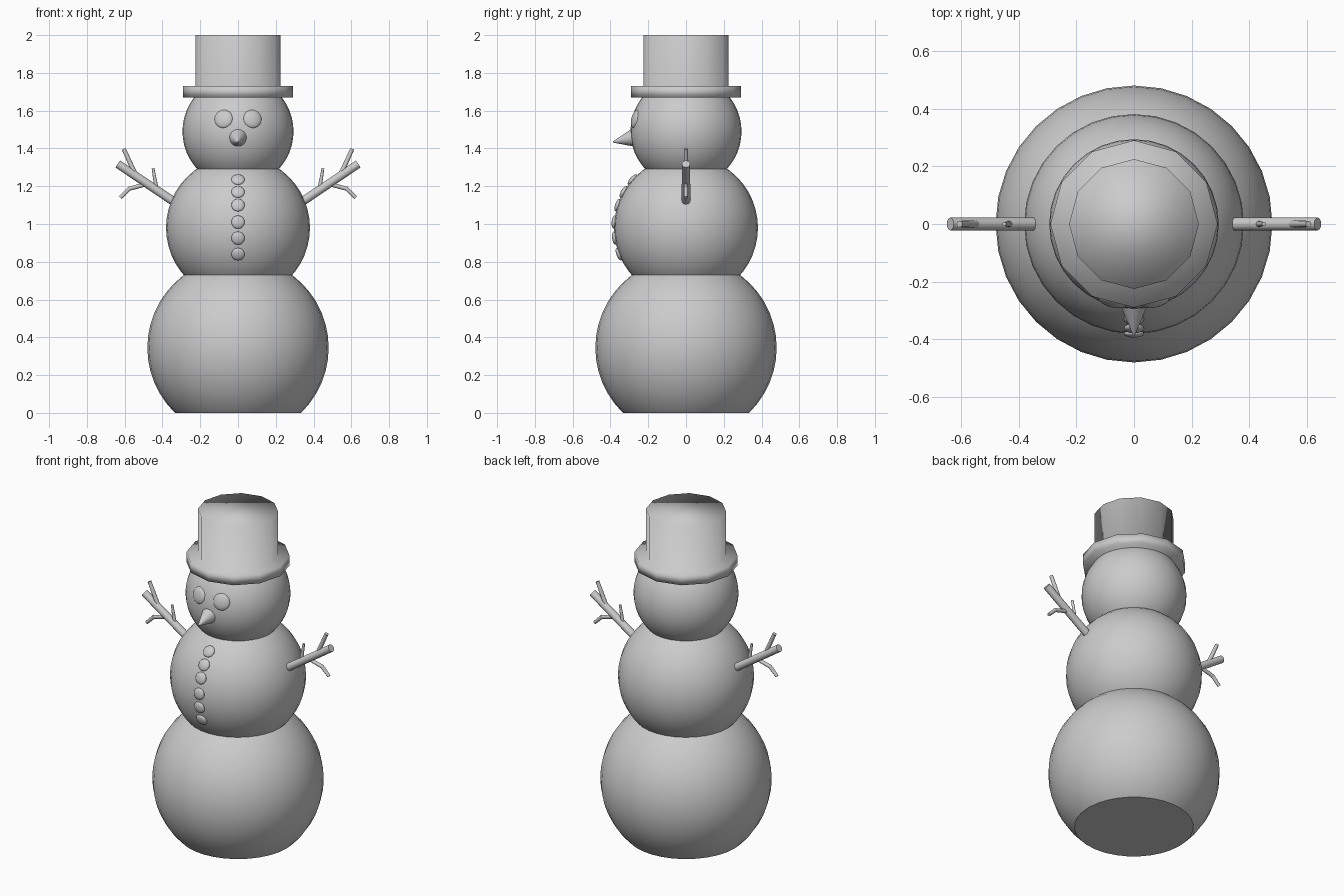
import bpy, bmesh, math
from mathutils import Vector, Matrix

if "Cube" in bpy.data.objects:
    bpy.data.objects.remove(bpy.data.objects["Cube"])


def finish(name, bm, smooth=None):
    """Turn a bmesh into a smooth shaded object; smooth = sharp-edge angle in degrees."""
    bmesh.ops.recalc_face_normals(bm, faces=bm.faces)
    mesh = bpy.data.meshes.new(name)
    bm.to_mesh(mesh)
    bm.free()
    obj = bpy.data.objects.new(name, mesh)
    bpy.context.collection.objects.link(obj)
    bpy.ops.object.select_all(action='DESELECT')
    obj.select_set(True)
    bpy.context.view_layer.objects.active = obj
    if smooth is None:
        bpy.ops.object.shade_smooth()
    else:
        bpy.ops.object.shade_smooth_by_angle(angle=math.radians(smooth))
    return obj


def ball(name, z, r):
    bm = bmesh.new()
    bmesh.ops.create_uvsphere(bm, u_segments=32, v_segments=24, radius=r,
                              matrix=Matrix.Translation((0, 0, z)))
    if z < r:  # flat foot on the ground
        cut = bmesh.ops.bisect_plane(bm, geom=bm.verts[:] + bm.edges[:] + bm.faces[:],
                                     plane_co=(0, 0, 0), plane_no=(0, 0, 1), clear_inner=True)
        rim = [e for e in cut['geom_cut'] if isinstance(e, bmesh.types.BMEdge)]
        bmesh.ops.contextual_create(bm, geom=rim)
    return finish(name, bm, 35)


def pebble(name, x, z, centre_z, ball_r, r, depth):
    """Flattened sphere lying on the front surface of a snowball."""
    dz = z - centre_z
    n = Vector((x, -math.sqrt(ball_r ** 2 - x * x - dz * dz), dz))
    m = (Matrix.Translation(n + Vector((0, 0, centre_z)))
         @ n.to_track_quat('Z', 'Y').to_matrix().to_4x4()
         @ Matrix.Diagonal((r, r, depth, 1)))
    bm = bmesh.new()
    bmesh.ops.create_uvsphere(bm, u_segments=20, v_segments=12, radius=1, matrix=m)
    return finish(name, bm)


def taper(bm, a, b, r1, r2, sides=12):
    a, b = Vector(a), Vector(b)
    d = b - a
    m = Matrix.Translation((a + b) / 2) @ d.to_track_quat('Z', 'Y').to_matrix().to_4x4()
    bmesh.ops.create_cone(bm, cap_ends=True, segments=sides, radius1=r1, radius2=r2,
                          depth=d.length, matrix=m)


# Snowballs
MID_Z, MID_R, HEAD_Z, HEAD_R = 0.98, 0.381, 1.49, 0.294
ball("bottom_snowball", 0.345, 0.48)
ball("middle_snowball", MID_Z, MID_R)
ball("head", HEAD_Z, HEAD_R)

# Low-poly hat: brim and crown lathed in 12 sides
bm = bmesh.new()
SIDES = 12
rings = []
for r, z in [(0.29, 1.67), (0.29, 1.73), (0.225, 1.73), (0.225, 2.0)]:
    rings.append([bm.verts.new((r * math.cos(i * math.tau / SIDES),
                                r * math.sin(i * math.tau / SIDES), z)) for i in range(SIDES)])
for low, high in zip(rings, rings[1:]):
    for i in range(SIDES):
        j = (i + 1) % SIDES
        bm.faces.new((low[i], low[j], high[j], high[i]))
bm.faces.new(rings[0][::-1])
bm.faces.new(rings[-1])
finish("hat", bm)

# Eyes
for side, x in (("left", 0.076), ("right", -0.076)):
    pebble(side + "_eye", x, 1.556, HEAD_Z, HEAD_R - 0.008, 0.05, 0.018)

# Carrot nose
bm = bmesh.new()
taper(bm, (0, -0.26, 1.46), (0, -0.387, 1.434), 0.056, 0.003, 24)
finish("nose", bm, 40)

# Buttons
for i, z in enumerate((1.235, 1.17, 1.10, 1.01, 0.925, 0.84)):
    pebble(f"button_{i + 1}", 0, z, MID_Z, MID_R, 0.035, 0.014)

# Branch arms with twigs, one per side
for side, s in (("left", 1), ("right", -1)):
    bm = bmesh.new()
    for x1, z1, x2, z2, r1, r2 in [
        (0.32, 1.105, 0.637, 1.318, 0.023, 0.022),
        (0.545, 1.265, 0.605, 1.398, 0.013, 0.011),
        (0.432, 1.19, 0.45, 1.295, 0.011, 0.007),
        (0.47, 1.215, 0.578, 1.186, 0.011, 0.011),
        (0.572, 1.19, 0.622, 1.14, 0.011, 0.010),
    ]:
        taper(bm, (s * x1, 0, z1), (s * x2, 0, z2), r1, r2)
    finish(side + "_arm", bm, 40)
